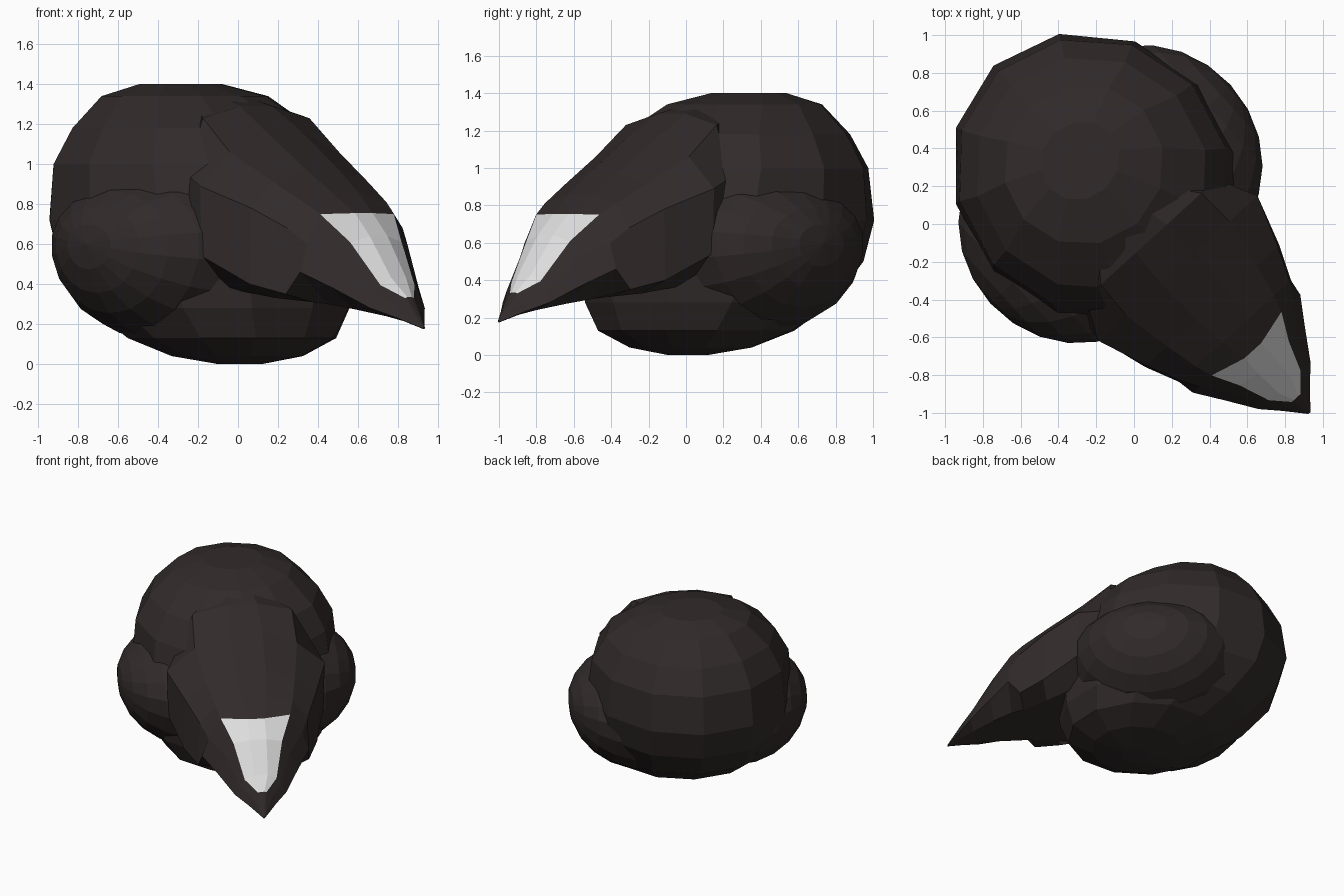
import bpy, bmesh, math
from mathutils import Matrix

if "Cube" in bpy.data.objects:
    bpy.data.objects.remove(bpy.data.objects["Cube"])

# Local frame: +x runs along the beak, y is sideways
FRAME = Matrix.Translation((0.01, 0.01, 0)) @ Matrix.Rotation(math.radians(-47.7), 4, 'Z')


def material(name, color):
    m = bpy.data.materials.new(name)
    m.diffuse_color = (*color, 1)
    m.use_nodes = True
    m.node_tree.nodes["Principled BSDF"].inputs["Base Color"].default_value = m.diffuse_color
    return m


dark = material("dark_brown", (0.031, 0.023, 0.023))
pale = material("pale_grey", (0.75, 0.75, 0.75))


def finish(bm, name, mats=(dark,)):
    bmesh.ops.recalc_face_normals(bm, faces=bm.faces)
    bm.transform(FRAME)
    me = bpy.data.meshes.new(name)
    bm.to_mesh(me)
    bm.free()
    for m in mats:
        me.materials.append(m)
    ob = bpy.data.objects.new(name, me)
    bpy.context.collection.objects.link(ob)
    return ob


def loft(bm, rings):
    """Bridge closed rings of points and cap both ends."""
    loops = [[bm.verts.new(p) for p in r] for r in rings]
    n = len(loops[0])
    for a, b in zip(loops, loops[1:]):
        for i in range(n):
            j = (i + 1) % n
            bm.faces.new((a[i], a[j], b[j], b[i]))
    bm.faces.new(loops[0])
    bm.faces.new(loops[-1])


# Body: leaning egg from stacked ovals (z, centre, length radius, width radius)
OVALS = [
    (0.00, 0.00, 0.10, 0.12), (0.04, -0.02, 0.33, 0.34), (0.13, -0.06, 0.54, 0.53),
    (0.28, -0.15, 0.69, 0.65), (0.50, -0.24, 0.81, 0.72), (0.72, -0.30, 0.82, 0.74),
    (1.00, -0.34, 0.74, 0.71), (1.18, -0.35, 0.63, 0.61), (1.34, -0.41, 0.42, 0.43),
    (1.40, -0.44, 0.20, 0.22),
]
SEG = 12
bm = bmesh.new()
loft(bm, [[(c + ru * math.cos(2 * math.pi * i / SEG), rv * math.sin(2 * math.pi * i / SEG), z)
           for i in range(SEG)] for z, c, ru, rv in OVALS])
finish(bm, "body")

# Side lobes: broad flattened spheres, deeper below, merging into each flank
for side, label in ((1, "left"), (-1, "right")):
    bm = bmesh.new()
    bmesh.ops.create_uvsphere(bm, u_segments=18, v_segments=12, radius=1)
    bm.transform(Matrix.Rotation(math.pi / 2, 4, 'X'))
    for v in bm.verts:
        depth = 0.38 if v.co.z > 0 else 0.49
        v.co = (-0.20 + 0.62 * v.co.x, side * 0.30 + 0.56 * v.co.y, 0.60 + depth * v.co.z)
    finish(bm, label + "_lobe")

# Head and beak: half sections from top to underside (x, ridge push, [(y, z), ...])
SECTIONS = [
    (-0.06, 0, [(0.08, 1.34), (0.22, 1.26), (0.40, 0.90), (0.46, 0.60), (0.34, 0.45)]),
    (0.12, 0, [(0.11, 1.29), (0.36, 1.23), (0.47, 0.95), (0.53, 0.62), (0.40, 0.45)]),
    (0.33, 0, [(0.12, 1.16), (0.37, 1.06), (0.57, 0.89), (0.56, 0.54), (0.40, 0.38)]),
    (0.60, 0, [(0.11, 0.98), (0.32, 0.91), (0.47, 0.78), (0.48, 0.40), (0.30, 0.33)]),
    (0.78, 0, [(0.09, 0.86), (0.28, 0.81), (0.39, 0.68), (0.40, 0.35), (0.22, 0.31)]),
    (0.87, 0.05, [(0.06, 0.755), (0.25, 0.75), (0.34, 0.60), (0.385, 0.46), (0.20, 0.30)]),
    (1.01, 0.02, [(0.06, 0.64), (0.175, 0.61), (0.23, 0.51), (0.29, 0.38), (0.15, 0.275)]),
    (1.17, 0.01, [(0.05, 0.43), (0.115, 0.395), (0.15, 0.35), (0.185, 0.28), (0.08, 0.24)]),
    (1.26, 0, [(0.015, 0.335), (0.03, 0.33), (0.07, 0.29), (0.10, 0.235), (0.04, 0.215)]),
    (1.366, 0, [(0.004, 0.185), (0.006, 0.183), (0.008, 0.18), (0.006, 0.177), (0.004, 0.175)]),
]
bm = bmesh.new()
rings = []
for u, push, half in SECTIONS:
    pts = [(u + (push if k == 0 else 0), y, z) for k, (y, z) in enumerate(half)]
    rings.append(pts + [(x, -y, z) for x, y, z in reversed(pts)])
loft(bm, rings)

# Pale beak patch: the three upper strips between the brow and the beak end
bm.faces.index_update()
for f in bm.faces:
    section, strip = divmod(f.index, 10)
    if section in (5, 6, 7) and strip in (0, 8, 9):
        f.material_index = 1
finish(bm, "head_and_beak", (dark, pale))
